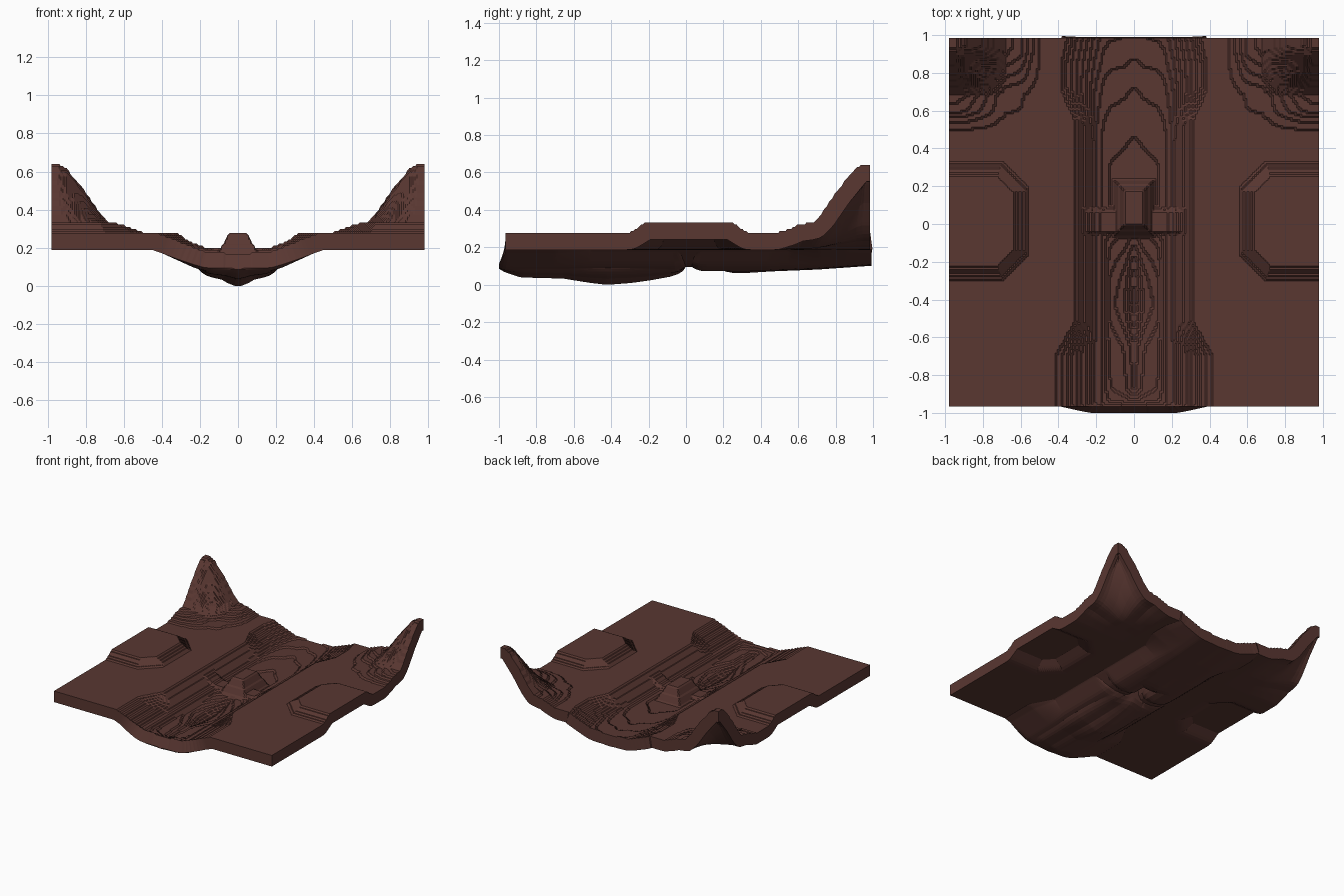
import bpy, math
from mathutils import Vector

if "Cube" in bpy.data.objects:
    bpy.data.objects.remove(bpy.data.objects["Cube"])

NX, NY = 196, 195
X0, X1, Y0, Y1 = -0.98, 0.98, -0.965, 0.985
THICK, STEP, PLAIN = 0.09, 0.011, 0.286


def curve(pts, v):
    """Piecewise linear profile."""
    if v <= pts[0][0]:
        return pts[0][1]
    for (a, p), (b, q) in zip(pts, pts[1:]):
        if v <= b:
            return p + (q - p) * (v - a) / (b - a)
    return pts[-1][1]


# River bed height along y, and half width of the valley along y
FLOOR = [(-0.965, .178), (-.93, .157), (-.87, .136), (-.65, .13), (-.5, .105),
         (-.42, .095), (-.3, .105), (-.2, .12), (-.07, .145), (-.04, .19),
         (.06, .19), (.1, .16), (.3, .16), (.45, .17), (.7, .18), (.985, .2)]
WIDTH = [(-.7, .43), (-.52, .32), (.55, .32), (.72, .4), (.85, .4), (.985, .36)]
# Corner mountain profile, 0 at the foot and 1 at the peak
PEAK = [(.48, 0), (.55, .06), (.6, .12), (.68, .15), (.72, .27), (.8, .59),
        (.85, .76), (.9, .93), (.94, 1)]


def height(x, y):
    ax = abs(x)
    # Valley with a central gully
    floor, w = curve(FLOOR, y), curve(WIDTH, y)
    s = max(.177, floor + .008)
    h = curve([(0, floor), (.05, floor + .37 * (s - floor)),
               (.13, floor + .6 * (s - floor)), (.16, s), (.2, s + .012),
               (.2 + (w - .2) * .7, .262), (w, PLAIN)], ax)
    # Mound in the middle of the valley
    d = max(ax - .05, abs(y - .085) - .09, 0)
    h = max(h, .281 - 1.8 * d)
    # Raised side terraces with clipped corners
    u, v = ax - .55, .32 - abs(y - .015)
    f = min(u, v, (u + v - .15) * .8) / .09
    h += .055 * min(1, max(0, f))
    # Corner mountains
    h += .364 * curve(PEAK, ax) * curve(PEAK, y)
    return h


def normal(x, y, e=.02):
    gx = (height(x + e, y) - height(x - e, y)) / (2 * e)
    ya, yb = max(Y0, y - e), min(Y1, y + e)
    gy = (height(x, yb) - height(x, ya)) / (yb - ya)
    return Vector((-gx, -gy, 1)).normalized()


# Terraced top surface and offset underside
top, under = [], []
for j in range(NY):
    y = Y0 + (Y1 - Y0) * j / (NY - 1)
    for i in range(NX):
        x = X0 + (X1 - X0) * i / (NX - 1)
        h = height(x, y)
        top.append((x, y, round(h / STEP) * STEP))
        p = Vector((x, y, h)) - THICK * normal(x, y)
        under.append((min(X1, max(X0, p.x)), min(1, max(-1, p.y)), max(0.003, p.z)))

low = min(p[2] for p in under)
verts = [(x, y, z - low) for x, y, z in top + under]
N = NX * NY
faces = []
for j in range(NY - 1):
    for i in range(NX - 1):
        a = j * NX + i
        q = (a, a + 1, a + NX + 1, a + NX)
        faces.append(q)
        faces.append(tuple(k + N for k in reversed(q)))

# Side walls round the rim
rim = ([i for i in range(NX - 1)] +
       [j * NX + NX - 1 for j in range(NY - 1)] +
       [(NY - 1) * NX + i for i in range(NX - 1, 0, -1)] +
       [j * NX for j in range(NY - 1, 0, -1)])
for a, b in zip(rim, rim[1:] + rim[:1]):
    faces.append((a, a + N, b + N, b))

mesh = bpy.data.meshes.new("terrain")
mesh.from_pydata(verts, [], faces)
mesh.update()
terrain = bpy.data.objects.new("terrain", mesh)
bpy.context.collection.objects.link(terrain)

# Brown earth
earth = bpy.data.materials.new("brown_earth")
earth.diffuse_color = (0.10, 0.038, 0.031, 1)
earth.use_nodes = True
earth.node_tree.nodes["Principled BSDF"].inputs["Base Color"].default_value = earth.diffuse_color
mesh.materials.append(earth)
